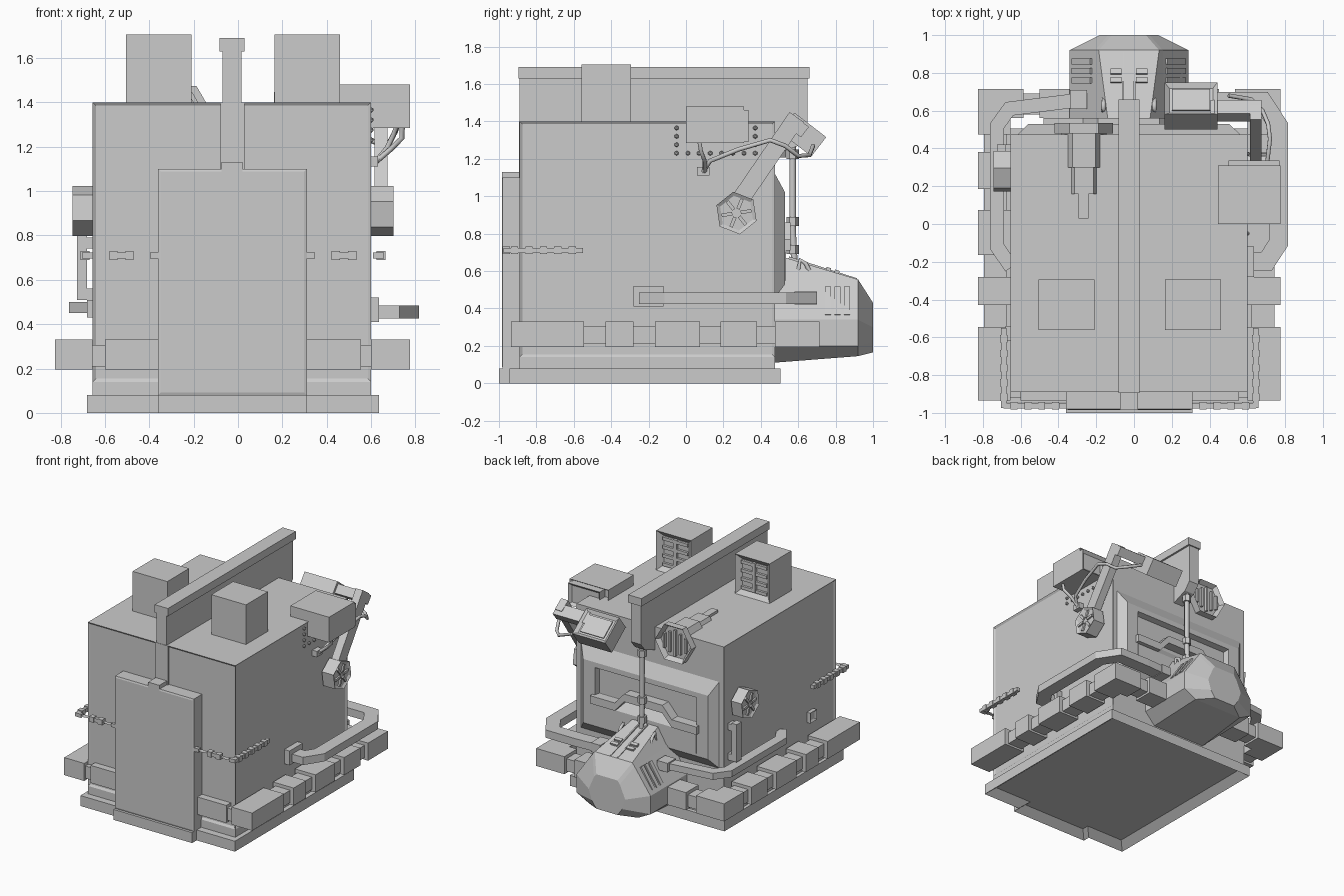
import bpy, bmesh, math
from mathutils import Matrix, Vector

if "Cube" in bpy.data.objects:
    bpy.data.objects.remove(bpy.data.objects["Cube"])

grey = bpy.data.materials.new("plain_grey")
grey.use_nodes = True
grey.diffuse_color = (0.6, 0.6, 0.6, 1)
grey.node_tree.nodes["Principled BSDF"].inputs["Base Color"].default_value = (0.6, 0.6, 0.6, 1)
CX = -0.027
X, Y, Z = Vector((1, 0, 0)), Vector((0, 1, 0)), Vector((0, 0, 1))


def finish(name, bm, M=None):
    if M:
        bm.transform(M)
    me = bpy.data.meshes.new(name)
    bm.to_mesh(me)
    bm.free()
    me.materials.append(grey)
    ob = bpy.data.objects.new(name, me)
    bpy.context.collection.objects.link(ob)
    return ob


def recess_faces(bm, direction, thick, depth):
    bm.normal_update()
    best = [f for f in bm.faces if f.normal.dot(direction) > 0.99]
    bmesh.ops.inset_region(bm, faces=best, thickness=thick, depth=depth, use_even_offset=True)


def box(name, x, y, z, recesses=(), M=None):
    bm = bmesh.new()
    S = Matrix.Diagonal((x[1] - x[0], y[1] - y[0], z[1] - z[0], 1))
    T = Matrix.Translation((sum(x) / 2, sum(y) / 2, sum(z) / 2))
    bmesh.ops.create_cube(bm, size=1, matrix=T @ S)
    for direction, thick, depth in recesses:
        recess_faces(bm, direction, thick, depth)
    return finish(name, bm, M)


def turned(name, centre, size, axis, angle, recesses=()):
    spans = [(-s / 2, s / 2) for s in size]
    return box(name, *spans, recesses, Matrix.Translation(centre) @ Matrix.Rotation(angle, 4, axis))


def loft(name, rings, caps=True):
    bm = bmesh.new()
    loops = [[bm.verts.new(p) for p in ring] for ring in rings]
    n = len(loops[0])
    for a, b in zip(loops, loops[1:]):
        for i in range(n):
            bm.faces.new((a[i], a[(i + 1) % n], b[(i + 1) % n], b[i]))
    if caps:
        bm.faces.new(loops[0][::-1])
    bm.faces.new(loops[-1])
    bmesh.ops.recalc_face_normals(bm, faces=bm.faces)
    return finish(name, bm)


def sweep(name, path, z, w, h):
    # flat bar following a level path with mitred corners
    pts = [Vector(p) for p in path]
    rings = []
    for i, p in enumerate(pts):
        d1 = (p - pts[i - 1]).normalized() if i else (pts[1] - p).normalized()
        d2 = (pts[i + 1] - p).normalized() if i < len(pts) - 1 else d1
        t = (d1 + d2).normalized()
        s = Vector((-t.y, t.x)) * (w / 2 / max(0.5, t.dot(d1)))
        rings.append([(p.x + a * s.x, p.y + a * s.y, z + b * h / 2)
                      for a, b in ((-1, -1), (1, -1), (1, 1), (-1, 1))])
    return loft(name, rings)


def cable(name, pts, r):
    cu = bpy.data.curves.new(name, "CURVE")
    cu.dimensions = "3D"
    cu.bevel_depth, cu.bevel_resolution, cu.use_fill_caps = r, 1, True
    sp = cu.splines.new("POLY")
    sp.points.add(len(pts) - 1)
    for q, p in zip(sp.points, pts):
        q.co = (*p, 1)
    cu.materials.append(grey)
    ob = bpy.data.objects.new(name, cu)
    bpy.context.collection.objects.link(ob)


def drum(name, base, d, r, length, spin=0.0, rim=0.02, depth=0.015, spokes=0, r2=None):
    bm = bmesh.new()
    M = (Matrix.Translation(Vector(base) + d * length / 2)
         @ d.to_track_quat("Z", "Y").to_matrix().to_4x4() @ Matrix.Rotation(spin, 4, "Z"))
    bmesh.ops.create_cone(bm, cap_ends=True, segments=6, radius1=r, radius2=r2 or r, depth=length)
    if rim:
        recess_faces(bm, Z, rim, -depth)
    for i in range(spokes):
        R = (Matrix.Rotation(math.tau * i / spokes, 4, "Z")
             @ Matrix.Translation((r * 0.45, 0, length / 2 - depth / 2))
             @ Matrix.Diagonal((r * 0.5, r * 0.16, depth, 1)))
        bmesh.ops.create_cube(bm, size=1, matrix=R)
    return finish(name, bm, M)


# Base with a stepped front and a hollow underside
bm = bmesh.new()
outline = [(-.68, -.945), (-.36, -.945), (-.36, -1), (.31, -1), (.31, -.945), (.635, -.945), (.635, .505), (-.68, .505)]
floor = bm.faces.new([bm.verts.new((x, y, 0)) for x, y in outline])
top = bmesh.ops.extrude_face_region(bm, geom=[floor])["geom"]
bmesh.ops.translate(bm, verts=[v for v in top if isinstance(v, bmesh.types.BMVert)], vec=(0, 0, .08))
bmesh.ops.recalc_face_normals(bm, faces=bm.faces)
recess_faces(bm, -Z, .06, -.05)
finish("base", bm)

# Body with recessed side and front panels
box("plinth", (-.655, .6), (-.89, .475), (.08, .14))
box("body", (-.655, .6), (-.89, .475), (.14, 1.4), [(s, .015, -.01) for s in (X, -X, -Y)])
box("front_strip", (-.08, .03), (-.893, -.87), (1.08, 1.4))
box("front_door", (-.36, .31), (-.98, -.88), (.08, 1.1), [(-Y, .012, .004)])
box("door_tab", (-.075, .02), (-.985, -.88), (1.05, 1.13))

# Roof ridge with its overhanging rear end
profile = [(-.89, 1.39), (-.89, 1.64), (.65, 1.64), (.65, 1.33), (.6, 1.27), (.47, 1.22), (.47, 1.39)]
loft("roof_ridge", [[(x, y, z) for y, z in profile] for x in (-.07, .015)])
box("ridge_cap", (-.083, .03), (-.895, .66), (1.63, 1.69))

# Roof boxes with barred rear windows
for side, x in (("right", -.505), ("left", .165)):
    box(side + "_roof_box", (x, x + .295), (-.56, -.295), (1.4, 1.705), [(Y, .04, -.035)])
    box(side + "_window_post", (x + .133, x + .162), (-.335, -.31), (1.44, 1.665))
    for i in range(4):
        z = 1.45 + i * .066
        box(side + "_window_bar", (x + .04, x + .255), (-.335, -.312), (z - .012, z + .012))

# Side equipment box, rivets and cables
box("side_box", (.445, .775), (0, .31), (1.285, 1.48), [(Y, .025, -.04)])
box("side_box_lip", (.5, .77), (.27, .335), (1.29, 1.46), [(Y, .02, -.02)])
bm = bmesh.new()
spots = [(-.05 + .06 * i, 1.23) for i in range(8)] + [(y, 1.23 + .045 * i) for y in (-.05, .37) for i in range(1, 4)]
for y, z in spots:
    bmesh.ops.create_icosphere(bm, subdivisions=1, radius=.013, matrix=Matrix.Translation((.6, y, z)))
finish("rivets", bm)
box("cable_socket", (.58, .63), (.06, .125), (1.11, 1.155))
cable("long_cable", [(.62, .09, 1.13), (.67, .13, 1.19), (.7, .28, 1.25), (.72, .45, 1.3), (.71, .53, 1.27),
                     (.68, .6, 1.215), (.62, .66, 1.22), (.5, .68, 1.27)], .012)
cable("short_cable", [(.74, .07, 1.3), (.74, .08, 1.24), (.69, .1, 1.19), (.62, .1, 1.13)], .012)

# Monitor arm and monitor
drum("left_drum", (.6, .27, .91), X, .115, .1, .15, .018, .012, 6)
turned("monitor_arm", (.645, .44, 1.2), (.06, .54, .095), "X", .97)
turned("monitor_crossbar", (.54, .6, 1.37), (.27, .09, .07), "X", -.656)
turned("monitor", (.302, .625, 1.33), (.28, .215, .13), "X", -.656, [(Z, .025, -.02)])
turned("monitor_screen", (.302, .657, 1.371), (.2, .14, .008), "X", -.656)

# Right side drum and bracket
drum("right_drum", (-.655, .28, .91), -X, .115, .09, .15, .018, .012, 6)
box("bracket_post", (-.725, -.68), (.36, .42), (.51, .8))
for z in (.51, .74):
    box("bracket_tab", (-.7, -.65), (.36, .42), (z, z + .05))
box("side_socket", (-.68, -.65), (-.62, -.54), (.43, .51), [(-X, .015, -.01)])

# Hexagonal lamp on the rear roof edge
lx, lz = -.265, 1.34
drum("lamp_rim", (lx, .48, lz), Y, .155, .055, math.pi / 6, .022, .035)
drum("lamp_body", (lx, .3, lz), Y, .12, .19, math.pi / 6, 0)
drum("lamp_tail", (lx, .16, lz), Y, .1, .15, math.pi / 6, 0)
box("lamp_mount", (-.295, -.24), (.03, .17), (1.38, 1.42))
for i in range(-2, 3):
    h = .1 - abs(i) * .022
    box("lamp_slat", (lx + i * .045 - .008, lx + i * .045 + .008), (.49, .52), (lz - h, lz + h))

# Rear window frame with sloped edges and a recessed opening
def rect(x0, x1, z0, z1, y):
    return [(x0, y, z0), (x1, y, z0), (x1, y, z1), (x0, y, z1)]

loft("window_frame", [rect(-.62, .565, .45, 1.13, .47), rect(-.56, .505, .53, 1.02, .53),
                      rect(-.46, .405, .6, .98, .53), rect(-.45, .395, .61, .97, .485)], False)
lip = [(-.48, .77), (-.27, .77), (-.19, .86), (.135, .86), (.215, .77), (.425, .77)]
loft("window_lip", [[(x, y, z) for x, z in lip] + [(x, y, z - .06) for x, z in lip[::-1]] for y in (.48, .56)])
loft("window_sill", [rect(-.47, .415, .55, .78, .48), rect(-.46, .405, .55, .7, .535)])

# Snout
def section(y, half):
    return [(CX + x, y, z) for x, z in half] + [(CX - x, y, z) for x, z in half[::-1]]

loft("snout", [section(.47, [(.1, .69), (.19, .54), (.315, .34), (.315, .2), (.23, .11)]),
               section(.92, [(.16, .555), (.18, .53), (.315, .34), (.315, .2), (.21, .145)]),
               section(1.0, [(.09, .43), (.11, .405), (.155, .3), (.13, .22), (.09, .165)])])
drum("nose_vent", (CX, .985, .3), Y, .11, .014, math.pi / 6, .015, .008, 6)
slope = -.31
for s in (-1, 1):
    for i in range(3):
        turned("snout_louvre", (CX + s * .249, .76 + i * .05, .44), (.18, .033, .012), "Y",
               .99 if s > 0 else math.pi - .99)
    for y in (.76, .805):
        turned("snout_plate", (CX + s * .068, y, .598 - (y - .78) * .31), (.06, .026, .03), "X", slope)
    turned("snout_rail", (CX + s * .03, .73, .61), (.01, .38, .02), "X", slope)
    cable("snout_hook", [(CX + s * .135, .6, .6), (CX + s * .135, .61, .66), (CX + s * .135, .64, .64),
                         (CX + s * .135, .66, .6)], .013)
cable("rear_pipe", [(CX, .57, 1.3), (CX, .57, 1.1), (CX, .57, .82), (CX, .58, .64)], .02)
for z in (.69, .84, 1.2):
    drum("pipe_collar", (CX, .57, z), Z, .033, .05, 0, 0)

# Handrails around both sides
sweep("left_rail", [(.26, .64), (.45, .65), (.68, .65), (.765, .52), (.765, -.1), (.7, -.2), (.6, -.2)], .455, .1, .06)
sweep("right_rail", [(-.26, .66), (-.66, .61), (-.725, .52), (-.725, -.12), (-.65, -.23)], .475, .075, .05)
box("left_rail_mount", (.59, .635), (-.28, -.12), (.41, .52))
box("right_rail_mount", (-.34, -.25), (.61, .71), (.44, .51))
box("left_rail_socket", (.24, .32), (.58, .7), (.42, .49))

# Segmented bumper
spans = [(-.935, -.545), (-.43, -.28), (-.165, .075), (.185, .38), (.475, .715)]
for side, x0, x1 in (("left", .6, .775), ("right", -.825, -.655)):
    for y in spans:
        box(side + "_bumper", (x0, x1), y, (.195, .33))
    inner = (x0 + .02, x1 - .03) if x0 > 0 else (x0 + .03, x1 - .02)
    box(side + "_bumper_link", inner, (-.9, .7), (.21, .305))
for x in ((-.6, -.36), (.31, .555)):
    box("front_bumper", x, (-.935, -.87), (.195, .33))
box("front_bumper_link", (-.7, .65), (-.92, -.87), (.21, .305))
box("rear_bumper_link", (-.78, .73), (.58, .69), (.21, .305))
for x in ((-.825, -.585), (.535, .775), (-.5, -.34), (.29, .45)):
    box("rear_bumper", x, (.56, .715), (.195, .33))

# Chains wrapping the front corners
def chain(name, a, b, n):
    a, b = Vector(a), Vector(b)
    for i in range(n):
        p, q = a.lerp(b, i / n), a.lerp(b, (i + 1) / n)
        w = .02 if i % 2 else .014
        box(name, *[(min(u, v) - (w if u == v else 0), max(u, v) + (w if u == v else 0)) for u, v in zip(p, q)])

for side, x, door in (("left", .645, .31), ("right", -.69, -.36)):
    chain(side + "_front_chain", (door, -.962, .71), (x, -.962, .71), 9)
    chain(side + "_side_chain", (x, -.975, .71), (x, -.55, .71), 11)
